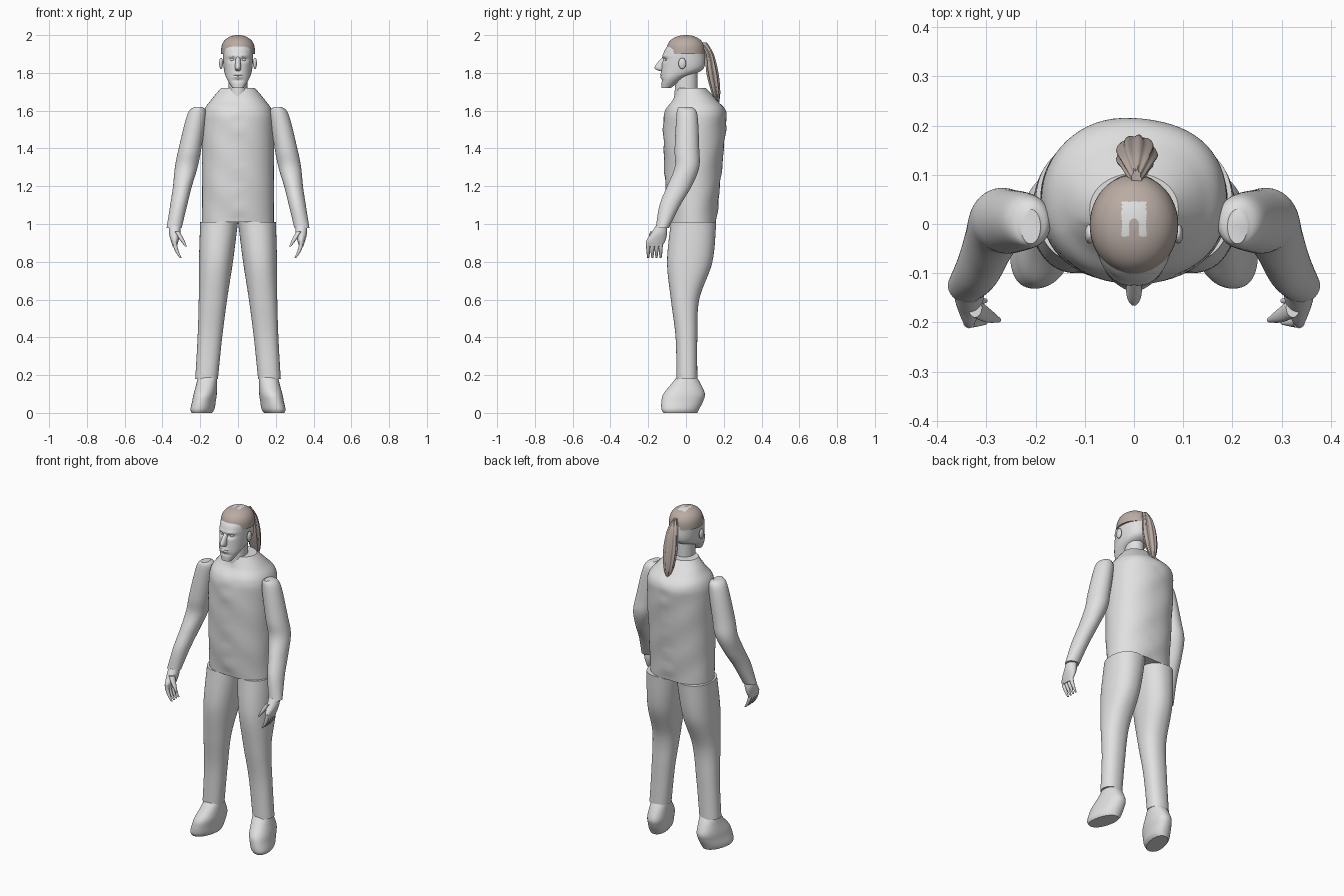
import bpy
import bmesh
import math
from mathutils import Vector

cube = bpy.data.objects.get("Cube")
if cube:
    bpy.data.objects.remove(cube, do_unlink=True)


def material(name, colour):
    mat = bpy.data.materials.new(name)
    mat.use_nodes = True
    mat.diffuse_color = (*colour, 1)
    shader = mat.node_tree.nodes["Principled BSDF"]
    shader.inputs["Base Color"].default_value = (*colour, 1)
    return mat


GREY = material("pale grey", (0.75, 0.75, 0.75))
BROWN = material("brown hair", (0.49, 0.41, 0.37))


def smooth_path(sections, steps):
    """Catmull-Rom interpolation through the given cross-sections."""
    points = [Vector(section) for section in sections]
    padded = [points[0], *points, points[-1]]
    result = []
    for before, start, end, after in zip(padded, padded[1:], padded[2:], padded[3:]):
        leave, arrive = (end - before) / 2, (after - start) / 2
        for k in range(steps):
            t = k / steps
            ease = t * t * (3 - 2 * t)
            result.append(start.lerp(end, ease) + leave * t * (1 - t) ** 2
                          - arrive * t * t * (1 - t))
    return result + [points[-1]]


def finish(name, bm, mats):
    bmesh.ops.recalc_face_normals(bm, faces=bm.faces)
    mesh = bpy.data.meshes.new(name)
    bm.to_mesh(mesh)
    bm.free()
    for mat in mats:
        mesh.materials.append(mat)
    ob = bpy.data.objects.new(name, mesh)
    bpy.context.collection.objects.link(ob)
    bpy.ops.object.select_all(action="DESELECT")
    ob.select_set(True)
    bpy.context.view_layer.objects.active = ob
    bpy.ops.object.shade_smooth_by_angle(angle=math.radians(40))


def oval_point(angle, power):
    """Point on a unit superellipse."""
    c, s = math.cos(angle), math.sin(angle)
    return (math.copysign(abs(c) ** (2 / power), c),
            math.copysign(abs(s) ** (2 / power), s))


def loft(name, sections, mats=(GREY,), centre=lambda z: 0, side=1, sides=64, steps=8,
         power=2, flute=0, tweak=None, paint=None):
    """Stack oval rings; each section is (z, half width, front y, back y)."""
    bm = bmesh.new()
    rings = []
    for z, half, front, back in smooth_path(sections, steps):
        ring = []
        for i in range(sides):
            angle = math.tau * i / sides
            across, along = oval_point(angle, power)
            swell = 1 + flute * math.cos(9 * angle)
            co = Vector((centre(z) + across * half * swell,
                         (front + back) / 2 + along * (back - front) / 2 * swell, z))
            if tweak:
                tweak(co)
            co.x *= side
            ring.append(bm.verts.new(co))
        rings.append(ring)
    for low, high in zip(rings, rings[1:]):
        for i in range(sides):
            bm.faces.new((low[i - 1], low[i], high[i], high[i - 1]))
    bm.faces.new(rings[0])
    bm.faces.new(rings[-1])
    if paint:
        for face in bm.faces:
            face.material_index = paint(face.calc_center_median())
    finish(name, bm, mats)


def ball(name, centre, radii):
    bm = bmesh.new()
    bmesh.ops.create_uvsphere(bm, u_segments=20, v_segments=12, radius=1)
    bmesh.ops.scale(bm, vec=radii, verts=bm.verts)
    bmesh.ops.translate(bm, vec=centre, verts=bm.verts)
    finish(name, bm, (GREY,))


def bump(x, z, wide, tall):
    return math.exp(-(x / wide) ** 2 - (z / tall) ** 2)


def wrinkle(co):
    """Soft dents down the middle of the jacket, plus a few folds."""
    outward = math.copysign(1, co.y)
    co.y += outward * 0.003 * math.sin(co.z * 60) * bump(co.x, 0, 0.03, 1)
    co.y += outward * 0.002 * math.sin(co.z * 30 + co.x * 25)


def sculpt_face(co):
    """Eye sockets, brow, lips and chin crease on the front of the head."""
    if co.y < -0.05:
        x, z = co.x, co.z
        socket = bump(abs(x) - 0.03, z - 1.87, 0.02, 0.01)
        brow = bump(abs(x) - 0.03, z - 1.89, 0.03, 0.01)
        lips = bump(x, z - 1.785, 0.025, 0.012)
        mouth = bump(x, z - 1.785, 0.025, 0.003)
        crease = bump(x, z - 1.76, 0.03, 0.007)
        co.y += 0.014 * socket - 0.005 * brow - 0.009 * lips + 0.007 * mouth + 0.005 * crease


def scalp_patch(c):
    """Bare horseshoe on the crown."""
    inside = abs(c.x) < 0.025 and -0.025 < c.y < 0.045 and c.z > 1.96
    notch = abs(c.x) < 0.01 and c.y < 0
    return int(inside and not notch)


# Jacket body
loft("jacket", [(1.01, 0.19, -0.09, 0.16), (1.2, 0.19, -0.11, 0.18),
                (1.5, 0.19, -0.12, 0.21), (1.6, 0.18, -0.11, 0.21),
                (1.66, 0.14, -0.07, 0.16), (1.72, 0.09, -0.04, 0.1)],
     power=2.2, tweak=wrinkle)

# Neck and head
loft("neck", [(1.65, 0.05, -0.06, 0.06), (1.7, 0.05, -0.06, 0.06), (1.83, 0.05, -0.05, 0.06)])
loft("head", [(1.72, 0.03, -0.13, -0.08), (1.77, 0.06, -0.13, -0.01),
              (1.82, 0.075, -0.13, 0.09), (1.9, 0.08, -0.12, 0.1),
              (1.94, 0.075, -0.1, 0.09), (1.98, 0.04, -0.06, 0.04)],
     power=2.2, steps=12, tweak=sculpt_face)
loft("nose", [(1.89, 0.01, -0.12, -0.1), (1.83, 0.016, -0.166, -0.1), (1.81, 0.012, -0.14, -0.1)])

# Hair cap, a squarish dome with a bare patch
dome = []
for k in range(9):
    rise = math.sin(k * math.pi / 17)
    spread = math.sqrt(1 - rise ** 3)
    dome.append((1.9 + rise / 10, 0.09 * spread, -0.104 * spread, 0.1 * spread))
loft("hair_cap", dome, mats=(BROWN, GREY), paint=scalp_patch)

# Tied tail of hair
loft("hair_tail", [(1.96, 0.01, 0.07, 0.11), (1.9, 0.03, 0.1, 0.145), (1.8, 0.04, 0.11, 0.17),
                   (1.7, 0.03, 0.135, 0.18), (1.64, 0.01, 0.16, 0.175)],
     mats=(BROWN,), centre=lambda z: 0.005, flute=0.09)


def turn_out(co):
    """Swing the toe of a shoe outward, less towards the ankle."""
    co.x -= co.y * (0.2 - co.z)


# Paired parts
for side, label in ((1, "left"), (-1, "right")):
    ball(label + "_ear", (side * 0.09, -0.02, 1.85), (0.01, 0.02, 0.03))
    ball(label + "_eye", (side * 0.03, -0.1, 1.87), (0.014, 0.012, 0.01))

    # Sleeve, slanting outward as it goes down
    loft(label + "_sleeve", [(1.62, 0.02, -0.04, 0.03), (1.58, 0.05, -0.05, 0.06),
                             (1.4, 0.06, -0.06, 0.07), (1.3, 0.06, -0.06, 0.07),
                             (1.2, 0.05, -0.1, 0.03), (1.1, 0.045, -0.14, -0.03),
                             (0.98, 0.04, -0.16, -0.09)],
         centre=lambda z: 0.21 + (1.62 - z) / 5, side=side)

    # Hand, curled fingers and thumb
    loft(label + "_palm", [(0.99, 0.03, -0.16, -0.1), (0.95, 0.03, -0.185, -0.1),
                           (0.91, 0.02, -0.21, -0.11), (0.88, 0.01, -0.2, -0.13)],
         centre=lambda z: 0.335, side=side)
    for i in range(4):
        y = -0.2 + 0.022 * i
        loft(f"{label}_finger_{i + 1}",
             [(0.91 - 0.03 * k, r, y - r, y + r)
              for k, r in enumerate((0.012, 0.011, 0.009, 0.005))],
             centre=lambda z: 0.335 - 4 * (0.91 - z) ** 2, side=side, sides=16)
    loft(label + "_thumb", [(0.96, 0.014, -0.19, -0.15), (0.92, 0.012, -0.2, -0.17),
                            (0.88, 0.005, -0.2, -0.19)],
         centre=lambda z: 0.275 + (z - 0.88) * 0.6, side=side, sides=16)

    # Trouser leg, its outer edge nearly straight
    legs = [(1.01, 0.1, -0.08, 0.16), (0.8, 0.09, -0.1, 0.14), (0.6, 0.075, -0.08, 0.07),
            (0.4, 0.065, -0.055, 0.06), (0.18, 0.06, -0.05, 0.06)]
    loft(label + "_trouser_leg",
         [(z, half, front, back) for z, half, front, back in legs],
         centre=lambda z: 0.1 + (1.01 - z) * 0.08, side=side, power=2.2)

    # Shoe
    loft(label + "_shoe", [(0, 0.05, -0.12, 0.06), (0.02, 0.06, -0.13, 0.07),
                           (0.06, 0.06, -0.13, 0.09), (0.1, 0.06, -0.12, 0.1),
                           (0.15, 0.055, -0.08, 0.08), (0.2, 0.05, -0.04, 0.05)],
         centre=lambda z: 0.185 - z / 8, side=side, power=2.2, tweak=turn_out)
